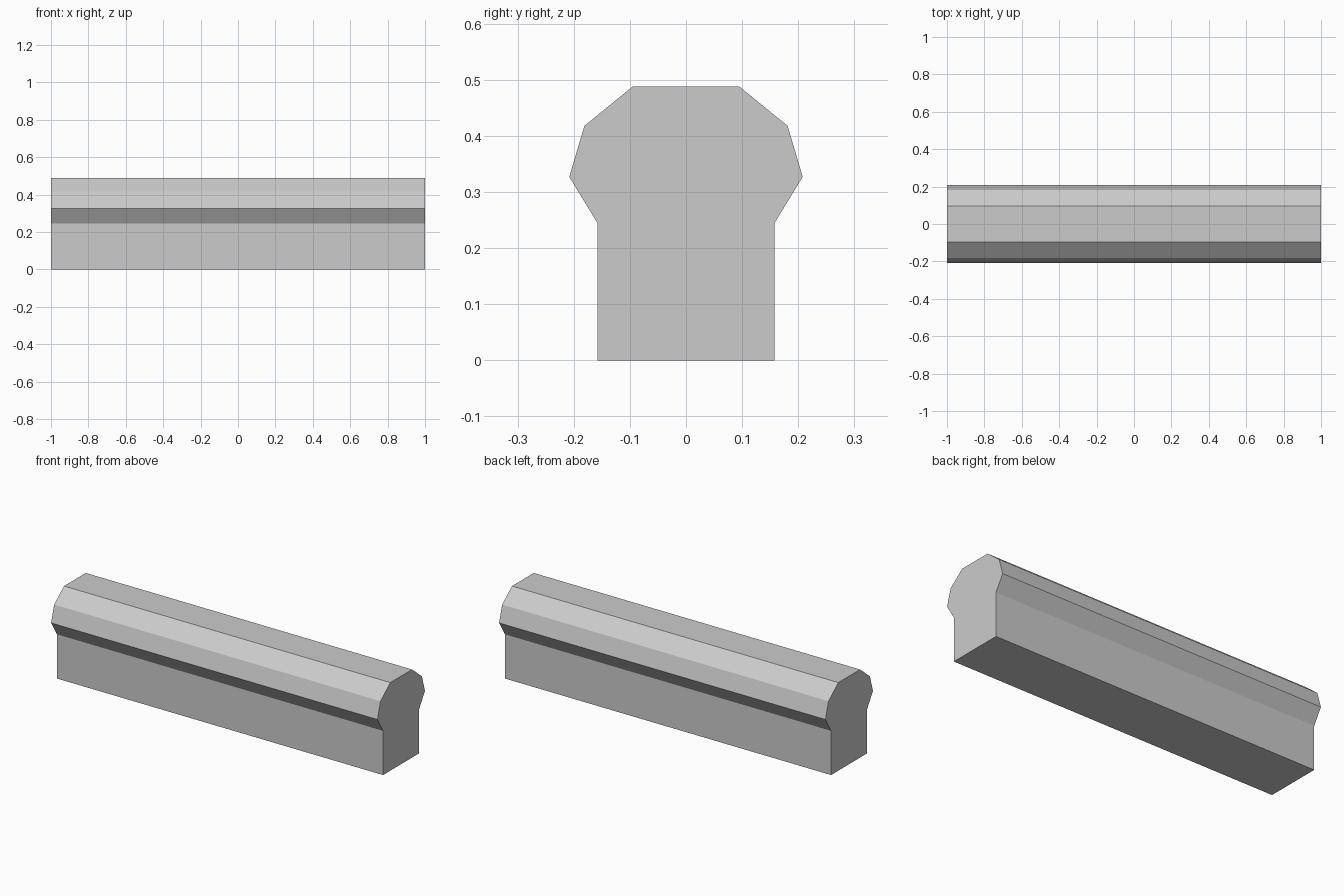
import bpy
import bmesh

cube = bpy.data.objects.get("Cube")
if cube:
    bpy.data.objects.remove(cube, do_unlink=True)

# Plain grey material
GREY = (0.6, 0.6, 0.6, 1.0)
mat = bpy.data.materials.new("plain grey")
mat.use_nodes = True
mat.diffuse_color = GREY
mat.node_tree.nodes["Principled BSDF"].inputs["Base Color"].default_value = GREY

# Half of the cross-section as (y, z), from the base up; mirrored for the other side
half = [(0.158, 0), (0.158, 0.245), (0.208, 0.327), (0.181, 0.418), (0.095, 0.488)]
profile = half + [(-y, z) for y, z in reversed(half)]

# Extrude the cross-section along the length of the rail
bm = bmesh.new()
end = bm.faces.new([bm.verts.new((-1, y, z)) for y, z in profile])
swept = bmesh.ops.extrude_face_region(bm, geom=[end], use_keep_orig=True)
verts = [v for v in swept["geom"] if isinstance(v, bmesh.types.BMVert)]
bmesh.ops.translate(bm, verts=verts, vec=(2, 0, 0))
bmesh.ops.recalc_face_normals(bm, faces=bm.faces)

mesh = bpy.data.meshes.new("rail")
bm.to_mesh(mesh)
bm.free()
mesh.materials.append(mat)
bpy.context.collection.objects.link(bpy.data.objects.new("rail", mesh))
